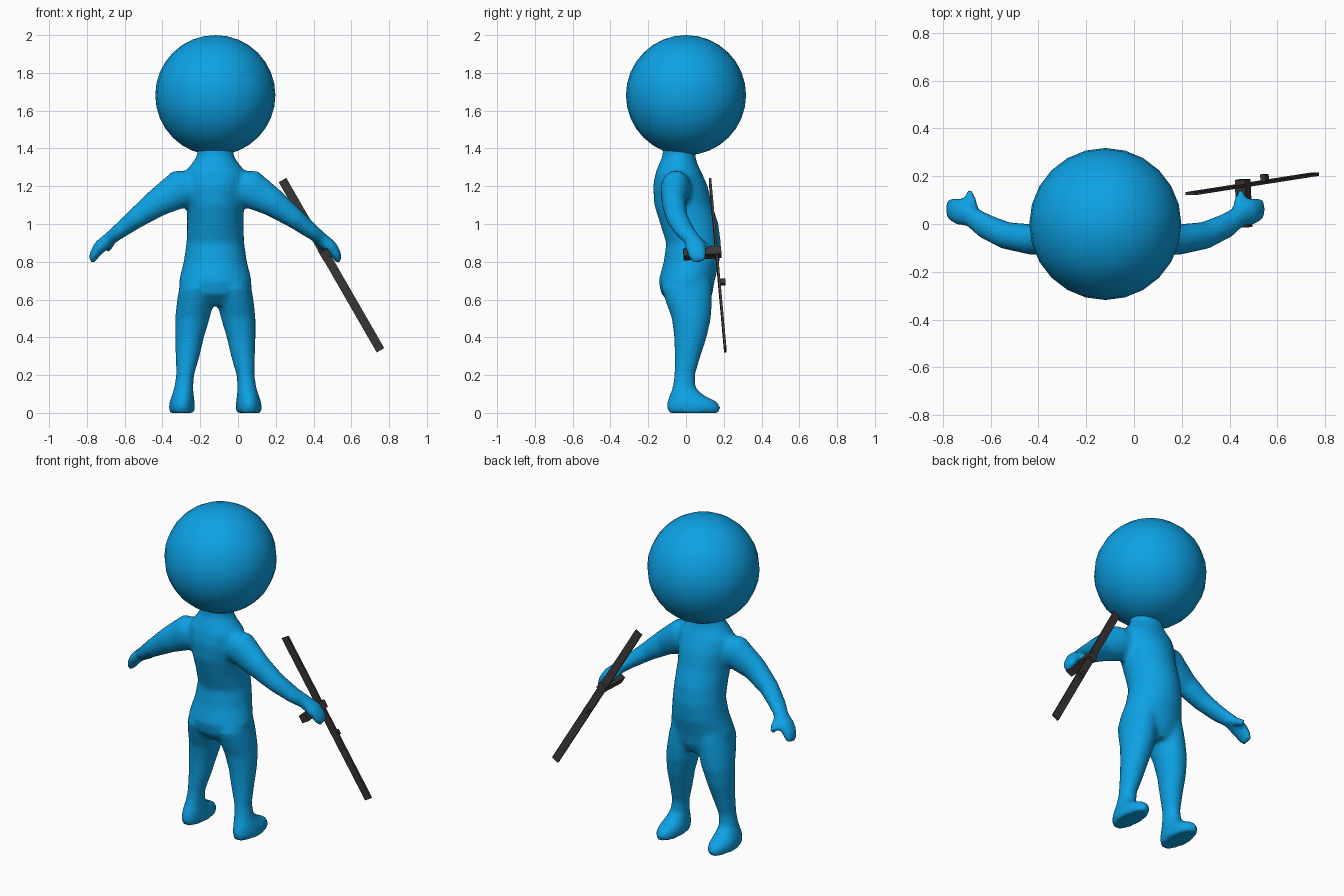
import bpy, bmesh, math
from mathutils import Vector, Matrix

if "Cube" in bpy.data.objects:
    bpy.data.objects.remove(bpy.data.objects["Cube"])

CX = -0.12  # the figure stands left of centre


def material(name, rgb):
    m = bpy.data.materials.new(name)
    m.diffuse_color = (*rgb, 1)
    m.use_nodes = True
    m.node_tree.nodes["Principled BSDF"].inputs["Base Color"].default_value = m.diffuse_color
    return m


BLUE = material("bright blue", (0.004, 0.36, 0.78))
DARK = material("charcoal", (0.045, 0.038, 0.037))


def finish(name, bm, mat):
    bmesh.ops.recalc_face_normals(bm, faces=bm.faces)
    me = bpy.data.meshes.new(name)
    bm.to_mesh(me)
    bm.free()
    ob = bpy.data.objects.new(name, me)
    bpy.context.collection.objects.link(ob)
    me.materials.append(mat)
    return ob


def loft(bm, rings, n=24):
    """Skin a closed tube through rings given as (centre, u axis, v axis)."""
    loops = []
    for c, u, v in rings:
        angles = [2 * math.pi * i / n for i in range(n)]
        loops.append([bm.verts.new(c + u * math.cos(a) + v * math.sin(a)) for a in angles])
    for a, b in zip(loops, loops[1:]):
        for i in range(n):
            j = (i + 1) % n
            bm.faces.new((a[i], a[j], b[j], b[i]))
    bm.faces.new(loops[0][::-1])
    bm.faces.new(loops[-1])


def stack(bm, rows, side=1):
    """Horizontal ellipses from (z, x min, x max, y back, y front)."""
    loft(bm, [(Vector((side * (x0 + x1) / 2, (y0 + y1) / 2, z)),
               Vector(((x1 - x0) / 2, 0, 0)), Vector((0, (y1 - y0) / 2, 0)))
              for z, x0, x1, y0, y1 in rows])


def limb(bm, rows, ref, side):
    """Tube along a path from (x, y, z, radius across ref, radius along ref)."""
    pts = [Vector((side * r[0], r[1], r[2])) for r in rows]
    rings = []
    for i, p in enumerate(pts):
        t = (pts[min(i + 1, len(pts) - 1)] - pts[max(i - 1, 0)]).normalized()
        u = t.cross(ref).normalized()
        rings.append((p, u * rows[i][3], u.cross(t) * rows[i][4]))
    loft(bm, rings)


# Body: torso and limbs fused into one smooth skin
bm = bmesh.new()
torso = [(0.57, .15, -.07, .11), (0.63, .19, -.132, .14), (0.70, .193, -.145, .152),
         (0.80, .168, -.118, .178), (0.90, .153, -.105, .185), (1.00, .15, -.137, .172),
         (1.10, .152, -.168, .14), (1.20, .165, -.175, .115), (1.27, .165, -.162, .085),
         (1.32, .125, -.142, .06), (1.36, .097, -.125, .05), (1.45, .095, -.12, .05)]
stack(bm, [(z, -w, w, b, f) for z, w, b, f in torso])

leg = [(0, .112, .242, -.095, .175), (.03, .107, .247, -.102, .184), (.06, .11, .242, -.10, .165),
       (.09, .113, .232, -.088, .10), (.13, .117, .218, -.072, .052), (.20, .112, .208, -.062, .048),
       (.30, .083, .21, -.06, .077), (.40, .06, .213, -.063, .11), (.50, .03, .213, -.075, .132),
       (.58, .01, .205, -.105, .138), (.66, .005, .192, -.13, .138), (.74, .005, .17, -.10, .13)]
arm = [(.08, -.045, 1.19, .09, .08), (.19, -.055, 1.185, .103, .08), (.31, -.065, 1.11, .075, .064),
       (.42, -.047, 1.03, .055, .058), (.51, -.005, .96, .041, .053), (.56, .03, .922, .036, .044),
       (.61, .05, .88, .036, .056), (.64, .062, .84, .028, .052), (.655, .07, .80, .016, .036)]
thumb = [(.55, .035, .915, .026, .026), (.56, .09, .89, .025, .025), (.57, .138, .866, .018, .018)]
for side in (1, -1):
    stack(bm, leg, side)
    limb(bm, arm, Vector((0, 1, 0)), side)
    limb(bm, thumb, Vector((1, 0, 0)), side)
body = finish("body", bm, BLUE)
body.location.x = CX
remesh = body.modifiers.new("fuse", 'REMESH')
remesh.mode = 'VOXEL'
remesh.voxel_size = 0.014
remesh.use_smooth_shade = True
soften = body.modifiers.new("soften", 'SMOOTH')
soften.factor = 0.5
soften.iterations = 6

# Head
bm = bmesh.new()
bmesh.ops.create_uvsphere(bm, u_segments=24, v_segments=16, radius=0.318)
for f in bm.faces:
    f.smooth = True
head = finish("head", bm, BLUE)
head.location = (CX, 0, 1.682)

# Long slanted stick with a handle and a small sight
top, end = Vector((.236, .127, 1.232)), Vector((.754, .208, .332))
d = (end - top).normalized()
n = (Vector((0, 1, 0)) - d * d.y).normalized()
axes = Matrix((d, n, d.cross(n))).transposed().to_4x4()


def block(name, along, out, size):
    bm = bmesh.new()
    centre = top + d * along + n * out
    bmesh.ops.create_cube(bm, size=1, matrix=Matrix.Translation(centre) @ axes
                          @ Matrix.Diagonal((*size, 1)))
    return finish(name, bm, DARK)


length = (end - top).length
block("stick", length / 2, 0, (length, .013, .046))
block("handle", length * .424, -.075, (.046, .2, .05))
block("sight", length * .6, .018, (.03, .03, .024))
